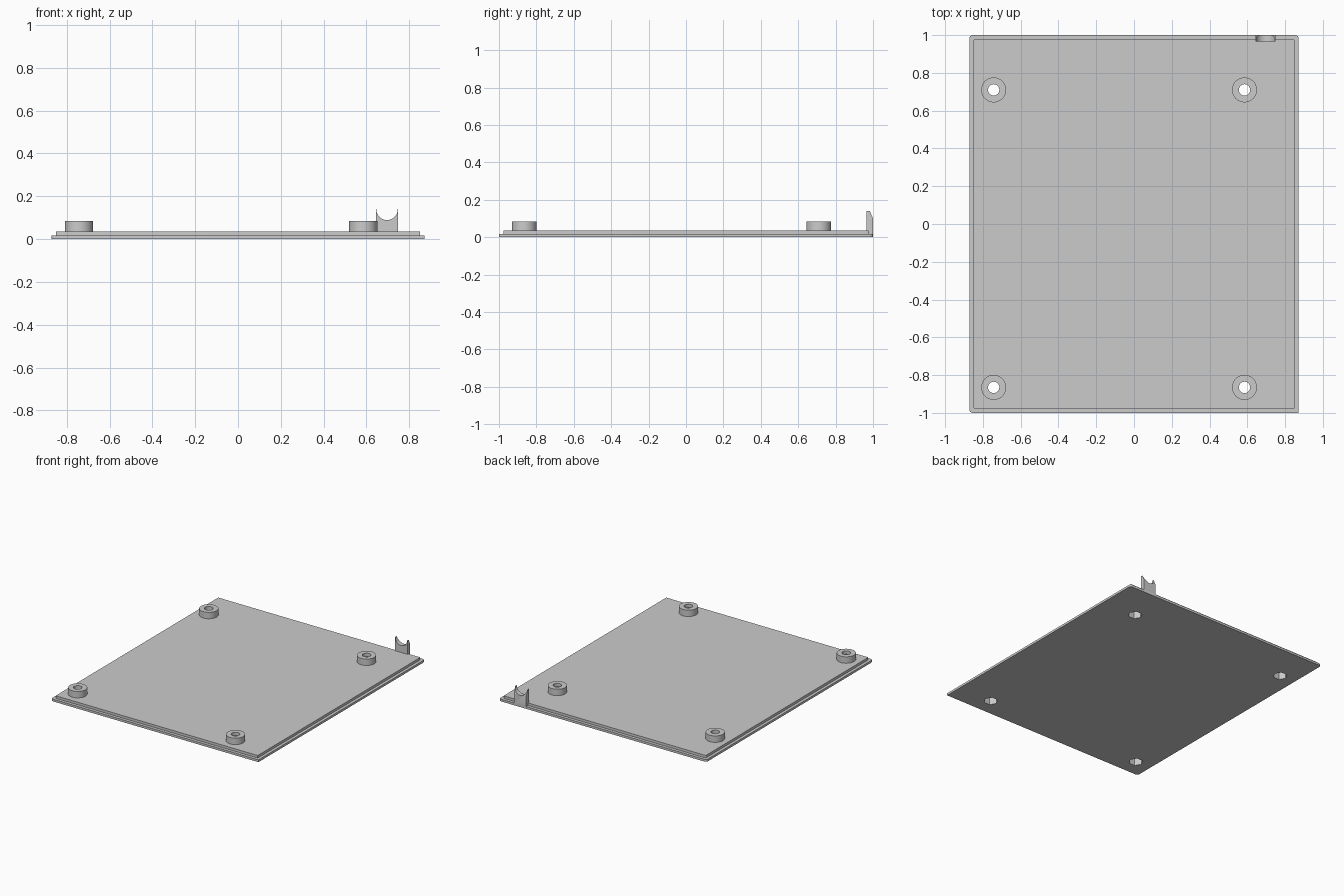
import bpy, bmesh, math
from mathutils import Vector

cube = bpy.data.objects.get("Cube")
if cube:
    bpy.data.objects.remove(cube, do_unlink=True)

grey = bpy.data.materials.new("light_grey_plastic")
grey.use_nodes = True
colour = (0.6, 0.6, 0.6, 1)
grey.diffuse_color = colour
grey.node_tree.nodes["Principled BSDF"].inputs["Base Color"].default_value = colour

HOLES = [(x, y) for x in (-0.743, 0.585) for y in (-0.865, 0.71)]


def prism(name, outline, start, end):
    """Extrude a closed outline of 3D points by the vector start -> end."""
    bm = bmesh.new()
    face = bm.faces.new([bm.verts.new(Vector(p) + Vector(start)) for p in outline])
    top = bmesh.ops.extrude_face_region(bm, geom=[face])["geom"]
    moved = [v for v in top if isinstance(v, bmesh.types.BMVert)]
    bmesh.ops.translate(bm, verts=moved, vec=Vector(end) - Vector(start))
    bmesh.ops.recalc_face_normals(bm, faces=bm.faces)
    mesh = bpy.data.meshes.new(name)
    bm.to_mesh(mesh)
    bm.free()
    mesh.materials.append(grey)
    obj = bpy.data.objects.new(name, mesh)
    bpy.context.collection.objects.link(obj)
    return obj


def circle(x, y, radius, sides):
    return [(x + radius * math.cos(math.tau * i / sides),
             y + radius * math.sin(math.tau * i / sides), 0) for i in range(sides)]


def rounded_plate(name, hx, hy, radius, z0, z1):
    """Rectangular slab with three rounded corners and one square corner."""
    pts = []
    for i, (sx, sy) in enumerate([(1, 1), (-1, 1), (-1, -1), (1, -1)]):
        if i == 3:
            pts.append((hx, -hy, 0))
            continue
        for k in range(5):
            a = math.radians(90 * i + 22.5 * k)
            pts.append((sx * (hx - radius) + radius * math.cos(a),
                        sy * (hy - radius) + radius * math.sin(a), 0))
    return prism(name, pts, (0, 0, z0), (0, 0, z1))


def cut(obj, cutters):
    """Subtract every cutter and bake the result."""
    for c in cutters:
        mod = obj.modifiers.new("cut", "BOOLEAN")
        mod.operation = "DIFFERENCE"
        mod.solver = "EXACT"
        mod.object = c
    deps = bpy.context.evaluated_depsgraph_get()
    baked = bpy.data.meshes.new_from_object(obj.evaluated_get(deps))
    obj.modifiers.clear()
    obj.data = baked


# Cutters: round screw holes with hexagonal pockets beneath
cutters = []
for x, y in HOLES:
    cutters.append(prism("screw_cutter", circle(x, y, 0.03, 32), (0, 0, -0.1), (0, 0, 0.2)))
    cutters.append(prism("pocket_cutter", circle(x, y, 0.05, 6), (0, 0, -0.1), (0, 0, 0.06)))

# Stepped lid plate
base = rounded_plate("base_plate", 0.872, 1.0, 0.018, 0, 0.017)
lip = rounded_plate("raised_lip", 0.85, 0.977, 0.006, 0.017, 0.036)
cut(base, cutters)
cut(lip, cutters)

# Mounting bosses
bosses = []
for i, (x, y) in enumerate(HOLES):
    boss = prism("mounting_boss", circle(x, y, 0.066, 48), (0, 0, 0.036), (0, 0, 0.085))
    cut(boss, cutters[2 * i:2 * i + 2])
    bosses.append(boss)

# Cable saddle: tab with a chamfered outer top and a round notch
profile = [(0, 0.966, 0.017), (0, 1.0, 0.017), (0, 1.0, 0.1),
           (0, 0.983, 0.14), (0, 0.966, 0.14)]
saddle = prism("cable_saddle", profile, (0.644, 0, 0), (0.748, 0, 0))
notch = [(0.696 + p[0], 0, 0.139 + p[1]) for p in circle(0, 0, 0.05, 48)]
cutters.append(prism("notch_cutter", notch, (0, 0.8, 0), (0, 1.2, 0)))
cut(saddle, cutters[-1:])

for c in cutters:
    bpy.data.objects.remove(c, do_unlink=True)

# Smooth the round walls, keep the edges sharp
bpy.ops.object.select_all(action="DESELECT")
for obj in bosses + [base, lip, saddle]:
    obj.select_set(True)
bpy.context.view_layer.objects.active = base
bpy.ops.object.shade_smooth_by_angle(angle=math.radians(30))
